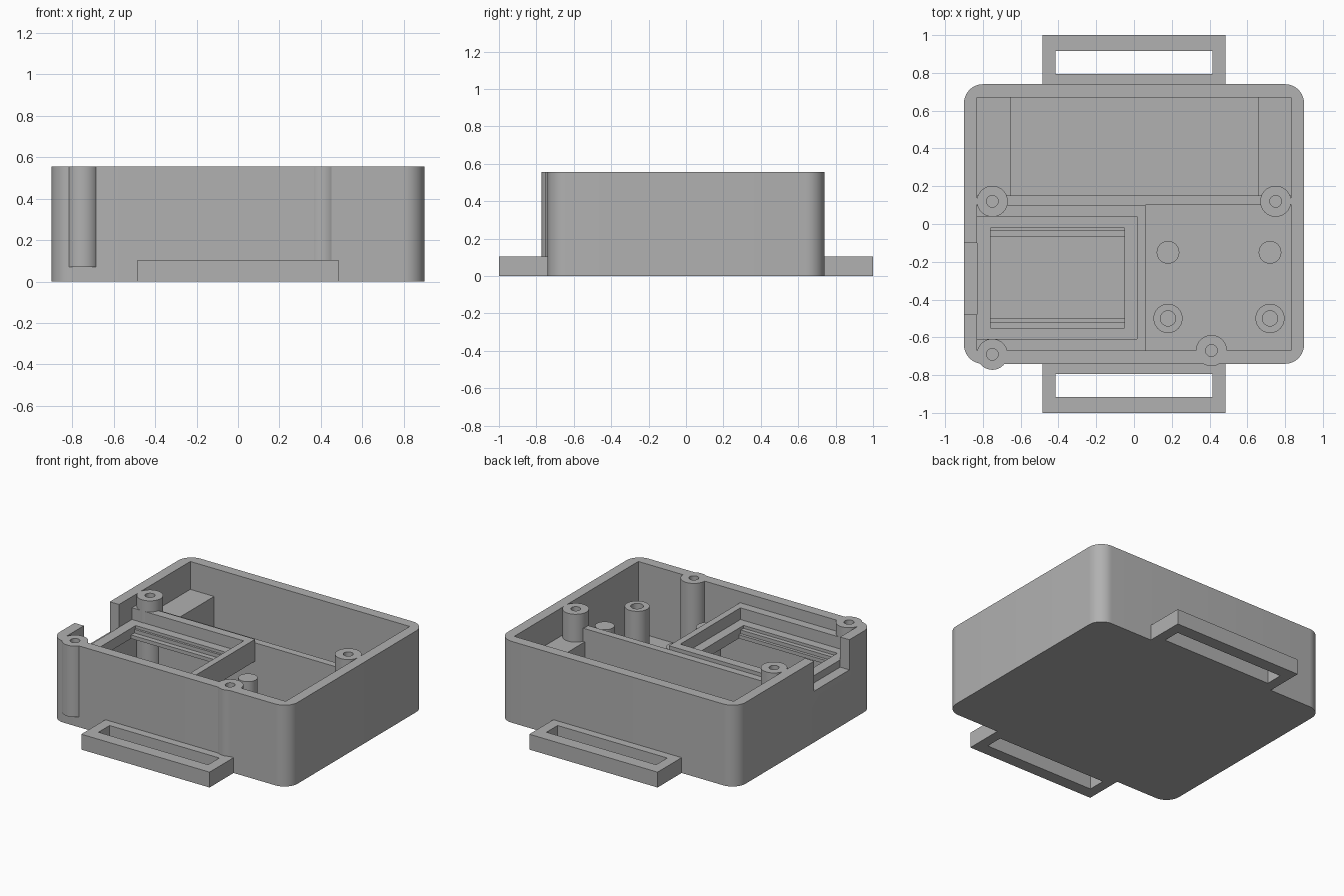
import bpy, bmesh, math

cube = bpy.data.objects.get("Cube")
if cube:
    bpy.data.objects.remove(cube, do_unlink=True)

grey = bpy.data.materials.new("light grey plastic")
grey.use_nodes = True
COLOR = (0.44, 0.44, 0.44, 1)
grey.diffuse_color = COLOR
grey.node_tree.nodes["Principled BSDF"].inputs["Base Color"].default_value = COLOR

H = 0.556      # rim height
FLOOR = 0.07


def finish(name, bm):
    mesh = bpy.data.meshes.new(name)
    bmesh.ops.recalc_face_normals(bm, faces=bm.faces)
    bm.to_mesh(mesh)
    bm.free()
    mesh.materials.append(grey)
    obj = bpy.data.objects.new(name, mesh)
    bpy.context.collection.objects.link(obj)
    return obj


def prism(name, points, z0, z1):
    bm = bmesh.new()
    face = bm.faces.new([bm.verts.new((x, y, z0)) for x, y in points])
    ext = bmesh.ops.extrude_face_region(bm, geom=[face])["geom"]
    verts = [v for v in ext if isinstance(v, bmesh.types.BMVert)]
    bmesh.ops.translate(bm, verts=verts, vec=(0, 0, z1 - z0))
    return finish(name, bm)


def box(name, x0, x1, y0, y1, z0, z1):
    return prism(name, [(x0, y0), (x1, y0), (x1, y1), (x0, y1)], z0, z1)


def cylinder(name, x, y, r, z0, z1, n=40):
    ring = [(x + r * math.cos(math.tau * i / n), y + r * math.sin(math.tau * i / n))
            for i in range(n)]
    return prism(name, ring, z0, z1)


def rounded_rect(hx, hy, r, steps=10):
    pts = []
    for q, (sx, sy) in enumerate([(1, 1), (-1, 1), (-1, -1), (1, -1)]):
        for i in range(steps + 1):
            a = math.pi / 2 * (q + i / steps)
            pts.append((sx * (hx - r) + r * math.cos(a), sy * (hy - r) + r * math.sin(a)))
    return pts


def cut(objects, cutter):
    """Subtract the cutter from every object, then discard it."""
    cutter.hide_render = True
    for obj in objects:
        mod = obj.modifiers.new("cut", 'BOOLEAN')
        mod.operation = 'DIFFERENCE'
        mod.solver = 'EXACT'
        mod.object = cutter
        deps = bpy.context.evaluated_depsgraph_get()
        mesh = bpy.data.meshes.new_from_object(obj.evaluated_get(deps))
        obj.modifiers.clear()
        obj.data = mesh
    bpy.data.objects.remove(cutter, do_unlink=True)


# Open case with rounded outer corners and a side notch
shell = prism("case_shell", rounded_rect(0.9, 0.74, 0.1), 0, H)
cut([shell], box("cutter", -0.83, 0.83, -0.67, 0.67, FLOOR, 1))
cut([shell], box("cutter", -1, -0.8, -0.48, -0.1, 0.35, 1))

# Divider wall and the two rear support blocks
divider = box("divider_wall", -0.83, 0.83, 0.1, 0.15, FLOOR, 0.455)
box("rear_block_right", -0.83, -0.65, 0.15, 0.67, FLOOR, 0.365)
box("rear_block_left", 0.66, 0.83, 0.15, 0.67, FLOOR, 0.365)

# Raised frame with a recess and a stepped window
frame = box("window_frame", -0.83, 0.06, -0.67, 0.1, 0.33, 0.48)
cut([frame], box("cutter", -0.85, 0.015, -0.61, 0.04, 0.4, 1))
for y0, y1, z in [(-0.55, -0.02, 0.38), (-0.52, -0.035, 0.355), (-0.5, -0.07, 0.2)]:
    cut([frame], box("cutter", -0.76, -0.05, y0, y1, z, 1))

# Screw bosses, drilled through whatever they meet
bosses = []
for label, x, y, z0 in [("front_right", -0.75, -0.69, FLOOR), ("front_left", 0.41, -0.67, FLOOR),
                        ("rear_right", -0.75, 0.12, 0.05), ("rear_left", 0.75, 0.12, 0.05)]:
    boss = cylinder("screw_boss_" + label, x, y, 0.082, z0, H)
    cut([boss, shell, divider, frame], cylinder("cutter", x, y, 0.031, 0.2, 1))
    bosses.append(boss)

# Board posts: plain ones at the rear, drilled ones at the front
posts = []
for side, x in [("right", 0.18), ("left", 0.72)]:
    posts.append(cylinder("plain_post_" + side, x, -0.15, 0.06, 0.05, 0.345))
    post = cylinder("drilled_post_" + side, x, -0.5, 0.077, 0.05, 0.345)
    cut([post], cylinder("cutter", x, -0.5, 0.04, 0.1, 1))
    posts.append(post)

# Strap loops at front and back
for label, s in [("front", -1), ("back", 1)]:
    loop = box("strap_loop_" + label, -0.485, 0.485, *sorted((s * 0.735, s)), 0, 0.105)
    cut([loop], box("cutter", -0.415, 0.415, *sorted((s * 0.795, s * 0.915)), -1, 1))

# Smooth the round parts, keep hard edges
bpy.ops.object.select_all(action='DESELECT')
for obj in [shell] + bosses + posts:
    obj.select_set(True)
    bpy.context.view_layer.objects.active = obj
bpy.ops.object.shade_smooth_by_angle(angle=math.radians(30))
